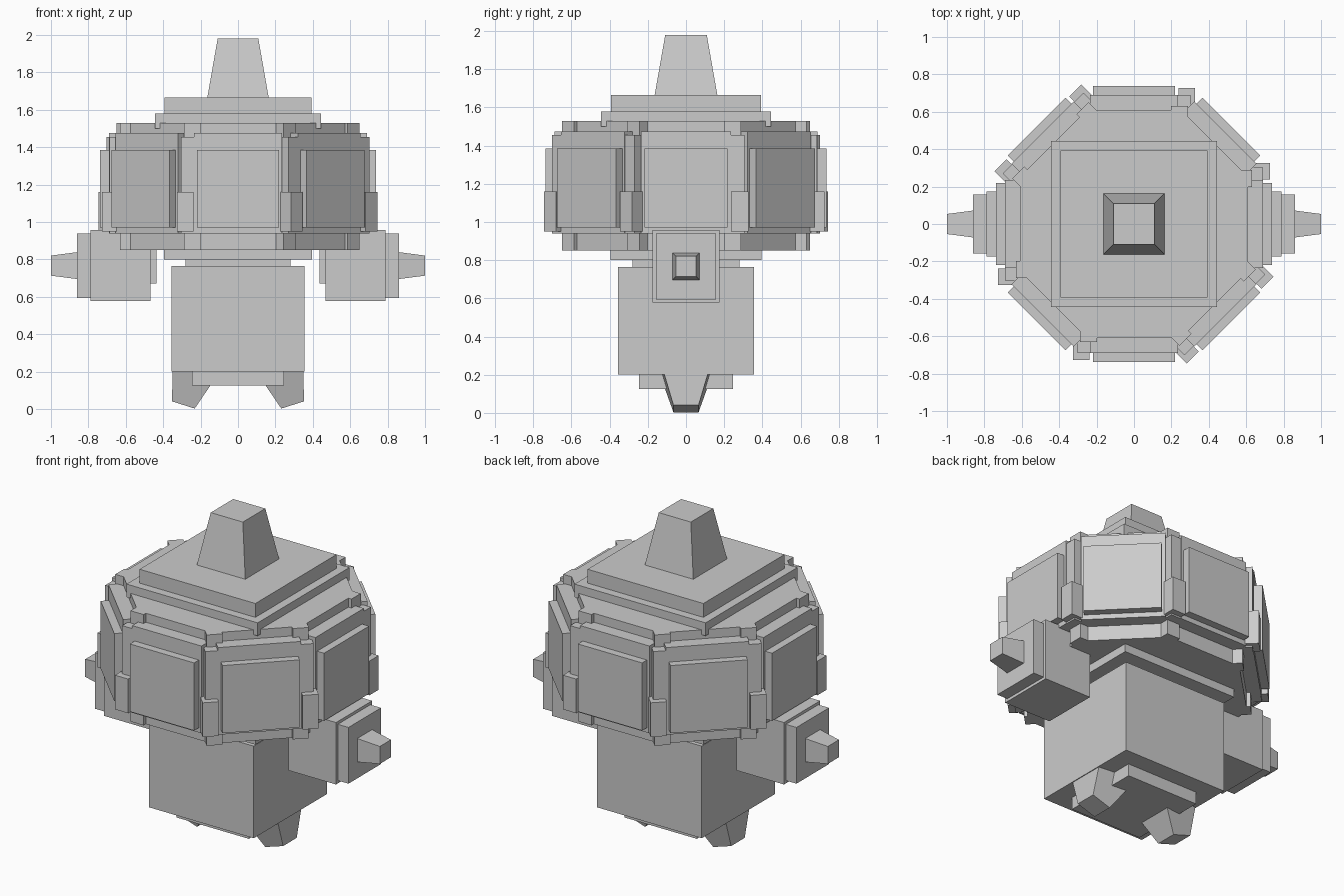
import bpy
from math import pi, cos, sin, atan2
from mathutils import Matrix, Vector

cube = bpy.data.objects.get("Cube")
if cube:
    bpy.data.objects.remove(cube, do_unlink=True)

grey = bpy.data.materials.new("plain grey")
grey.use_nodes = True
color = (0.6, 0.6, 0.6, 1)
grey.diffuse_color = color
grey.node_tree.nodes["Principled BSDF"].inputs["Base Color"].default_value = color


def block(name, size, place, taper=1.0):
    """Box whose base sits on its local origin, scaled by taper at the top."""
    w, d, h = size
    corners = [(-1, -1), (1, -1), (1, 1), (-1, 1)]
    verts = [(x * w / 2 * t, y * d / 2 * t, z)
             for z, t in ((0, 1), (h, taper)) for x, y in corners]
    faces = [(3, 2, 1, 0), (4, 5, 6, 7)]
    faces += [(i, (i + 1) % 4, (i + 1) % 4 + 4, i + 4) for i in range(4)]
    mesh = bpy.data.meshes.new(name)
    mesh.from_pydata(verts, [], faces)
    mesh.materials.append(grey)
    obj = bpy.data.objects.new(name, mesh)
    bpy.context.collection.objects.link(obj)
    obj.matrix_world = place
    return obj


def slab(name, half, z0, z1, taper=1.0):
    """Square centred layer between two heights."""
    return block(name, (2 * half, 2 * half, z1 - z0),
                 Matrix.Translation((0, 0, z0)), taper)


# Central stack
slab("body", 0.355, 0.2, 0.765)
slab("body_underplate", 0.245, 0.125, 0.21)
slab("neck", 0.28, 0.76, 0.81)
slab("lower_head_plate", 0.395, 0.8, 0.87)
slab("wide_cap_plate", 0.445, 1.5, 1.58)
slab("upper_cap_plate", 0.393, 1.575, 1.665)
slab("top_spike", 0.165, 1.66, 1.98, 0.66)

# Octagonal core of the head, made with an eight sided cylinder
bpy.ops.mesh.primitive_cylinder_add(vertices=8, radius=0.57 / cos(pi / 8),
                                    depth=0.68, location=(0, 0, 1.19),
                                    rotation=(0, 0, pi / 8))
core = bpy.context.object
core.name = "head_core"
core.data.materials.append(grey)

# Eight stepped wall panels: name, outer distance, half width, bottom, top
layers = [("inner_panel", 0.61, 0.23, 0.85, 1.53),
          ("middle_panel", 0.69, 0.235, 0.94, 1.475),
          ("outer_panel", 0.737, 0.218, 0.97, 1.385)]
for i in range(8):
    spin = Matrix.Rotation(i * pi / 4, 4, "Z")
    for name, dist, half, z0, z1 in layers:
        block(f"{name}_{i + 1}", (0.15, 2 * half, z1 - z0),
              spin @ Matrix.Translation((dist - 0.075, 0, z0)))

# Corner posts: name, distance, half width, bottom, top
posts = [("inner_post", 0.635, 0.045, 0.85, 1.53),
         ("tall_post", 0.705, 0.036, 0.94, 1.455),
         ("short_post", 0.737, 0.045, 0.95, 1.16)]
for i in range(8):
    angle = pi / 8 + i * pi / 4
    twist = pi / 4 if cos(angle) * sin(angle) < 0 else 0
    for name, dist, half, z0, z1 in posts:
        place = (Matrix.Translation((dist * cos(angle), dist * sin(angle), z0))
                 @ Matrix.Rotation(twist, 4, "Z"))
        block(f"{name}_{i + 1}", (2 * half, 2 * half, z1 - z0), place)

# Arms and feet on both sides
for side, s in (("left", 1), ("right", -1)):
    outward = Matrix.Rotation(s * pi / 2, 4, "Y")

    def arm(part, x0, x1, height, depth, taper=1.0):
        block(f"{side}_{part}", (height, depth, x1 - x0),
              Matrix.Translation((s * x0, 0, 0.767)) @ outward, taper)

    arm("arm_inner_plate", 0.435, 0.48, 0.19, 0.19)
    arm("arm", 0.467, 0.788, 0.38, 0.35)
    arm("arm_end_plate", 0.78, 0.86, 0.345, 0.315)
    arm("arm_tip", 0.855, 1.0, 0.145, 0.145, 0.74)

    # Foot tapers downwards and leans outwards
    base, tip = Vector((s * 0.22, 0, 0.25)), Vector((s * 0.292, 0, 0.022))
    lean = tip - base
    block(f"{side}_foot", (0.27, 0.28, lean.length),
          Matrix.Translation(base) @ Matrix.Rotation(atan2(lean.x, lean.z), 4, "Y"), 0.47)
